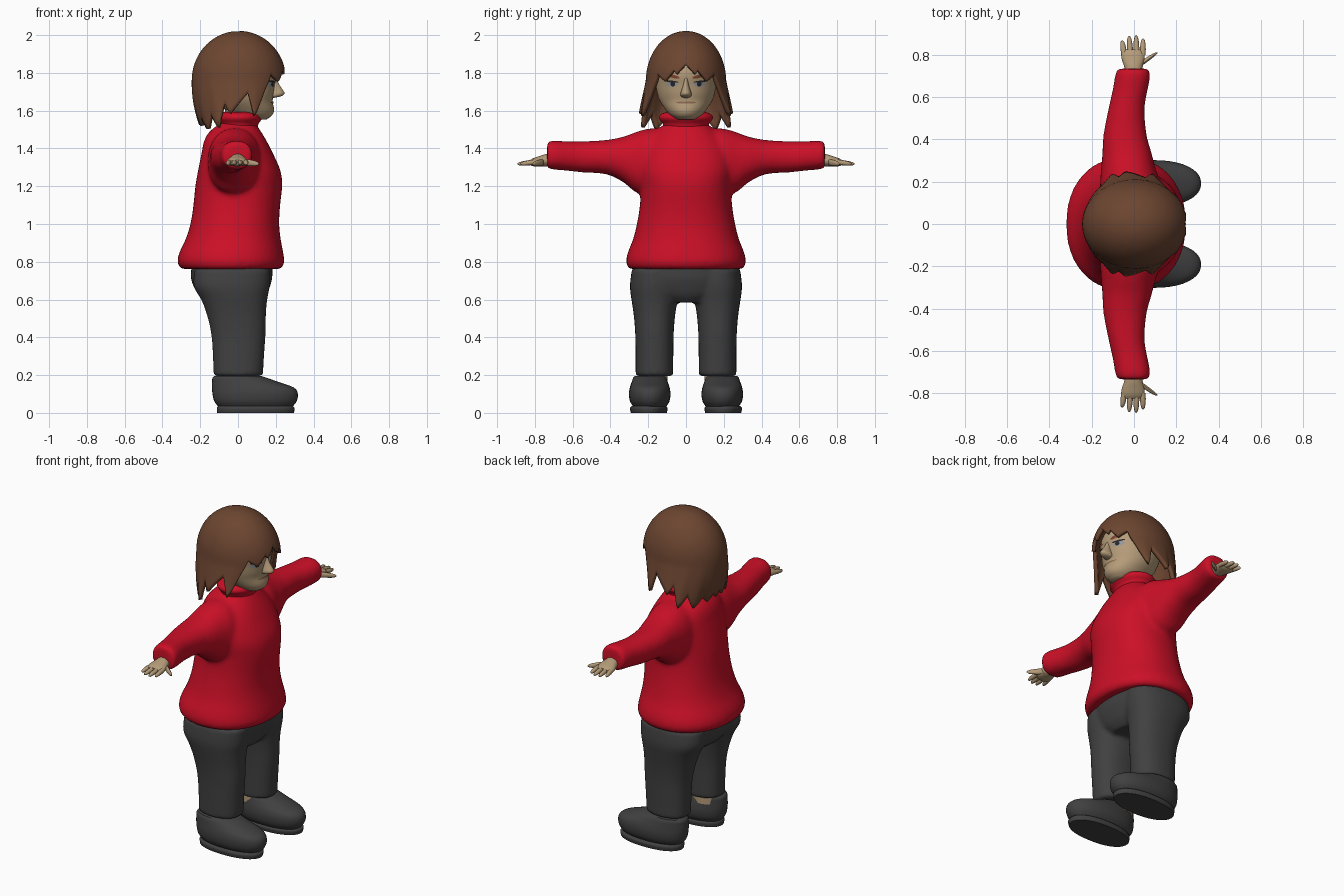
import bpy, bmesh
from math import sin, cos, pi, sqrt, radians, copysign

cube = bpy.data.objects.get("Cube")
if cube:
    bpy.data.objects.remove(cube, do_unlink=True)


def material(name, *rgb):
    m = bpy.data.materials.new(name)
    m.use_nodes = True
    m.diffuse_color = (*rgb, 1)
    m.node_tree.nodes["Principled BSDF"].inputs["Base Color"].default_value = (*rgb, 1)
    return m


RED = material("red knit", 0.6, 0.005, 0.02)
GREY = material("charcoal cloth", 0.052, 0.052, 0.054)
SKIN = material("skin", 0.46, 0.33, 0.19)
HAIR = material("brown hair", 0.15, 0.06, 0.03)
BROW = material("auburn brow", 0.22, 0.06, 0.03)
EYE = material("eye grey", 0.3, 0.31, 0.33)
DARK = material("dark lash", 0.02, 0.02, 0.025)
LIP = material("lip", 0.26, 0.14, 0.08)


def smooth_at(keys, t):
    """Smooth interpolation of rows (t, a, b, ...)."""
    t = min(max(t, keys[0][0]), keys[-1][0])
    i = max(j for j in range(len(keys) - 1) if keys[j][0] <= t)
    p, q = keys[i], keys[i + 1]
    o, r = keys[max(i - 1, 0)], keys[min(i + 2, len(keys) - 1)]
    h = q[0] - p[0]
    u = (t - p[0]) / h
    out = []
    for c in range(1, len(p)):
        m0 = (q[c] - o[c]) / (q[0] - o[0]) * h
        m1 = (r[c] - p[c]) / (r[0] - p[0]) * h
        out.append((2*u**3 - 3*u*u + 1) * p[c] + (u**3 - 2*u*u + u) * m0
                   + (3*u*u - 2*u**3) * q[c] + (u**3 - u*u) * m1)
    return out


def oval(n, power):
    for i in range(n):
        a = 2 * pi * i / n
        yield [copysign(abs(f) ** (2 / power), f) for f in (cos(a), sin(a))]


def steps(keys, sub):
    for p, q in zip(keys, keys[1:]):
        for i in range(sub):
            yield p[0] + (q[0] - p[0]) * i / sub
    yield keys[-1][0]


def upright(keys, cy=0, n=48, power=2, sub=3):
    """Rings stacked along z from rows (z, x_back, x_front, half_width)."""
    for z in steps(keys, sub):
        a, b, w = smooth_at(keys, z)
        yield [((a+b)/2 + (b-a)/2*c, cy + w*s, z) for c, s in oval(n, power)]


def sideways(keys, side, n=32, power=2, sub=3):
    """Rings along y from rows (y, x_back, x_front, z_low, z_high)."""
    for y in steps(keys, sub):
        a, b, c, d = smooth_at(keys, y)
        yield [((a+b)/2 + (b-a)/2*u, side*y, (c+d)/2 + (d-c)/2*v) for u, v in oval(n, power)]


def build(name, lofts, mat, cap=True):
    bm = bmesh.new()
    for rings in lofts:
        rings = [[bm.verts.new(p) for p in r] for r in rings]
        for a, b in zip(rings, rings[1:]):
            for i in range(len(a)):
                j = (i + 1) % len(a)
                bm.faces.new((a[i], a[j], b[j], b[i]))
        if cap:
            bm.faces.new(rings[0])
        bm.faces.new(rings[-1])
    bmesh.ops.recalc_face_normals(bm, faces=bm.faces)
    mesh = bpy.data.meshes.new(name)
    bm.to_mesh(mesh)
    bm.free()
    mesh.materials.append(mat)
    ob = bpy.data.objects.new(name, mesh)
    bpy.context.collection.objects.link(ob)
    bpy.ops.object.select_all(action='DESELECT')
    ob.select_set(True)
    bpy.context.view_layer.objects.active = ob
    bpy.ops.object.shade_smooth_by_angle(angle=radians(50))
    return ob


def fuse(ob, size, rounds):
    """Melt overlapping lofts into one soft garment."""
    r = ob.modifiers.new("fuse", 'REMESH')
    r.mode, r.voxel_size, r.use_smooth_shade = 'VOXEL', size, True
    s = ob.modifiers.new("soften", 'SMOOTH')
    s.factor, s.iterations = 0.5, rounds


SIDES = (("left", 1), ("right", -1))

# Sweater: torso and sleeves fused, with a rolled collar
torso = [(.762, -.3, .225, .3), (.79, -.32, .245, .316), (.84, -.314, .241, .311),
         (.92, -.277, .226, .28), (1, -.252, .218, .26), (1.1, -.236, .223, .244),
         (1.2, -.226, .234, .24), (1.28, -.212, .226, .25), (1.38, -.192, .182, .24),
         (1.45, -.176, .146, .2), (1.5, -.14, .115, .15), (1.54, -.08, .09, .1)]
sleeve = [(.08, -.16, .12, 1.1, 1.51), (.2, -.16, .12, 1.15, 1.505), (.27, -.155, .1, 1.17, 1.485),
          (.33, -.15, .085, 1.22, 1.463), (.42, -.145, .06, 1.263, 1.445),
          (.55, -.12, .05, 1.273, 1.438), (.64, -.1, .066, 1.283, 1.438),
          (.7, -.09, .077, 1.288, 1.442), (.735, -.08, .072, 1.293, 1.436)]
sweater = build("sweater", [upright(torso, power=2.2)]
                + [sideways(sleeve, s, power=2.2) for _, s in SIDES], RED)
fuse(sweater, 0.013, 8)
collar = [(1.47, -.1, .1, .12), (1.53, -.092, .108, .122), (1.557, -.108, .127, .142),
          (1.58, -.1, .121, .135), (1.592, -.075, .1, .105)]
build("collar", [upright(collar)], RED)

# Trousers: hips and legs fused
hips = [(.585, -.15, .12, .12), (.62, -.2, .15, .2), (.67, -.235, .17, .25),
        (.72, -.25, .182, .27), (.82, -.24, .18, .27)]
leg = [(.195, -.13, .132, .1), (.3, -.133, .138, .1), (.42, -.142, .146, .102),
       (.52, -.165, .148, .11), (.6, -.195, .155, .122), (.67, -.235, .168, .13), (.76, -.23, .17, .12)]
trousers = build("trousers", [upright(hips, power=2.3)]
                 + [upright(leg, s * .167, 32, 2.3) for _, s in SIDES], GREY)
fuse(trousers, 0.012, 6)

# Shoes, soles and ankles
upper = [(.034, -.105, .29, .088), (.06, -.125, .31, .104), (.1, -.135, .317, .11),
         (.135, -.138, .295, .105), (.165, -.137, .21, .095), (.185, -.135, .155, .088),
         (.196, -.125, .12, .08)]
sole = [(0, -.11, .296, .095), (.026, -.112, .3, .1), (.036, -.105, .29, .09)]
ankle = [(.15, -.11, .08, .07), (.24, -.11, .08, .07)]
for side, s in SIDES:
    build(side + "_shoe", [upright(upper, s * .192, 40, 2.2)], GREY)
    build(side + "_sole", [upright(sole, s * .197, 40, 2.2)], GREY)
    build(side + "_ankle", [upright(ankle, s * .167, 24)], SKIN)

# Hands: palm, four fingers and a thumb
palm = [(.69, -.04, .035, 1.31, 1.375), (.74, -.045, .04, 1.305, 1.37),
        (.78, -.058, .05, 1.305, 1.358), (.81, -.06, .048, 1.306, 1.348), (.825, -.05, .035, 1.312, 1.338)]


def digit(x0, y0, x1, y1, r, side):
    for t, k in ((0, 1), (.35, 1), (.7, .85), (.9, .6), (1, .15)):
        x, y, z = x0 + (x1-x0)*t, y0 + (y1-y0)*t, 1.328 - .01*t
        yield [(x + r*k*c, side*y, z + r*k*d) for c, d in oval(10, 2)]


for side, s in SIDES:
    fingers = [digit(-.046 + .029*i, .8, -.056 + .033*i, tip, .014, s)
               for i, tip in enumerate((.868, .89, .893, .877))]
    thumb = digit(.03, .755, .108, .812, .017, s)
    build(side + "_hand", [sideways(palm, s, 24)] + fingers + [thumb], SKIN)

# Head and nose
head = [(1.553, .07, .15, .045), (1.575, -.02, .18, .082), (1.605, -.07, .191, .108),
        (1.65, -.11, .183, .138), (1.69, -.13, .19, .152), (1.74, -.145, .195, .16),
        (1.8, -.15, .203, .162), (1.87, -.13, .175, .14), (1.93, -.07, .1, .08)]
build("head", [upright(head)], SKIN)
build("neck", [upright([(1.5, -.07, .08, .08), (1.62, -.07, .08, .08)])], SKIN)
nose = [(1.668, .15, .19, .014), (1.675, .15, .226, .026), (1.69, .15, .246, .029),
        (1.71, .15, .237, .023), (1.74, .15, .217, .015), (1.775, .15, .202, .01)]
build("nose", [upright(nose, n=20)], SKIN)


def face_plate(name, y, z, w, h, tilt, lift, mat):
    """Thin oval following the curve of the face."""
    rings = []
    for k in (1, .7, .4, .1):
        ring = []
        for c, s in oval(24, 2):
            py = y + k * (w*c*cos(tilt) - h*s*sin(tilt))
            pz = z + k * (w*c*sin(tilt) + h*s*cos(tilt))
            a, b, r = smooth_at(head, pz)
            ring.append(((a+b)/2 + (b-a)/2*sqrt(max(0, 1 - (py/r)**2)) + lift, py, pz))
        rings.append(ring)
    build(name, [rings], mat, cap=False)


# Facial details
for side, s in SIDES:
    face_plate(side + "_eye", s*.073, 1.74, .032, .014, 0, .003, EYE)
    face_plate(side + "_iris", s*.07, 1.74, .012, .012, 0, .005, DARK)
    face_plate(side + "_lash", s*.075, 1.754, .036, .005, s*.1, .006, DARK)
    face_plate(side + "_brow", s*.073, 1.783, .04, .009, s*.25, .006, BROW)
face_plate("mouth", 0, 1.643, .055, .006, 0, .004, LIP)

# Hair: a dome whose lower edge falls in pointed locks
EDGE = [(0, 1.84), (14, 1.79), (18, 1.81), (32, 1.755), (46, 1.79), (56, 1.70), (68, 1.57),
        (78, 1.69), (102, 1.58), (109, 1.64), (122, 1.51), (131, 1.58), (145, 1.5),
        (154, 1.56), (165, 1.52), (173, 1.56), (180, 1.53)]


def edge_height(angle):
    for (a, p), (b, q) in zip(EDGE, EDGE[1:]):
        if angle <= b:
            return p + (q - p) * (angle - a) / (b - a)


def hair_rings(count=22, n=180):
    for k in range(1, count + 1):
        ring = []
        for i in range(n):
            deg = 360 * i / n
            low = edge_height(min(deg, 360 - deg))
            z = 2 - (2 - low) * (k / count) ** 1.7
            dome = sqrt(max(0, 1 - (max(z - 1.76, 0) / .24) ** 2))
            f = max(1.76 - z, 0) / .25
            bulge = 1 + .5 * f * (1.58 - low)
            rx, ry = (.228 - .05*f*f) * dome * bulge, (.19 + .06*f) * dome * bulge
            a = radians(deg)
            ring.append((.005 + rx*cos(a), ry*sin(a), z))
        yield ring


hair = build("hair", [list(hair_rings())[::-1]], HAIR, cap=False)
shell = hair.modifiers.new("thickness", 'SOLIDIFY')
shell.thickness, shell.offset = 0.022, -1
